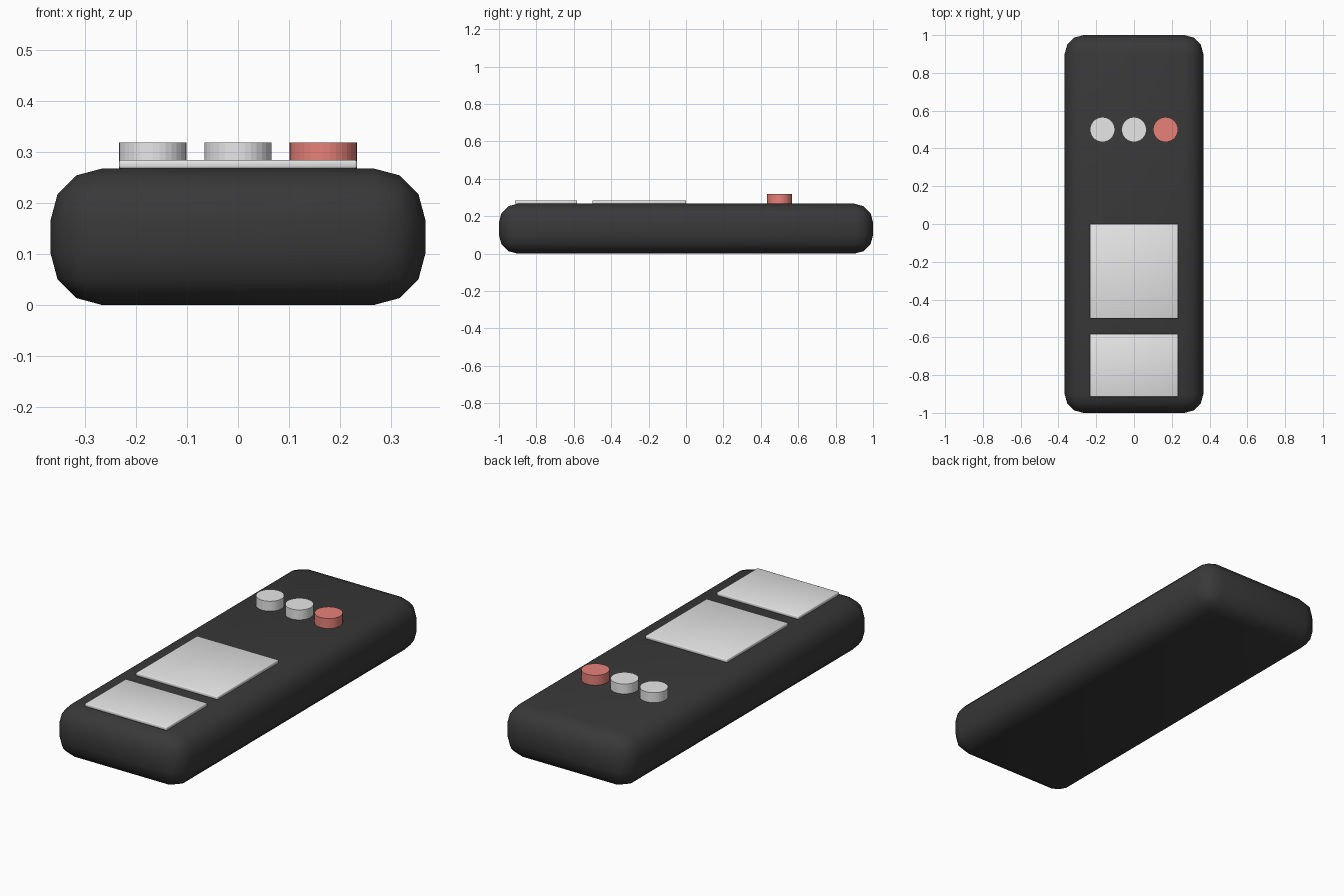
import bpy

cube = bpy.data.objects.get("Cube")
if cube:
    bpy.data.objects.remove(cube, do_unlink=True)


def material(name, rgb):
    mat = bpy.data.materials.new(name)
    mat.use_nodes = True
    mat.diffuse_color = (*rgb, 1)
    mat.node_tree.nodes["Principled BSDF"].inputs["Base Color"].default_value = (*rgb, 1)
    return mat


charcoal = material("charcoal", (0.04, 0.04, 0.04))
light_grey = material("light grey", (0.8, 0.8, 0.8))
red = material("soft red", (0.8, 0.22, 0.19))


def rounded_box(name, low, high, radius, segments, mat):
    center = [(a + b) / 2 for a, b in zip(low, high)]
    bpy.ops.mesh.primitive_cube_add(size=1, location=center)
    obj = bpy.context.object
    obj.name = name
    obj.scale = [b - a for a, b in zip(low, high)]
    bpy.ops.object.transform_apply(location=False, rotation=False, scale=True)
    bevel = obj.modifiers.new("rounding", 'BEVEL')
    bevel.width = radius
    bevel.segments = segments
    obj.data.materials.append(mat)
    bpy.ops.object.shade_smooth()
    return obj


def button(name, x, mat):
    bottom, top = 0.25, 0.318
    bpy.ops.mesh.primitive_cylinder_add(vertices=32, radius=0.066, depth=top - bottom,
                                        location=(x, 0.5, (top + bottom) / 2))
    obj = bpy.context.object
    obj.name = name
    obj.data.materials.append(mat)
    bpy.ops.object.shade_flat()


# Body with softly rounded edges
top = 0.267
rounded_box("body", (-0.367, -1, 0), (0.367, 1, top), 0.1, 3, charcoal)

# Two raised plates
for name, front, back in (("large_plate", -0.5, 0), ("small_plate", -0.915, -0.582)):
    rounded_box(name, (-0.233, front, top), (0.233, back, top + 0.017), 0.004, 2, light_grey)

# Row of round buttons
button("right_button", -0.167, light_grey)
button("middle_button", 0, light_grey)
button("left_button", 0.167, red)
